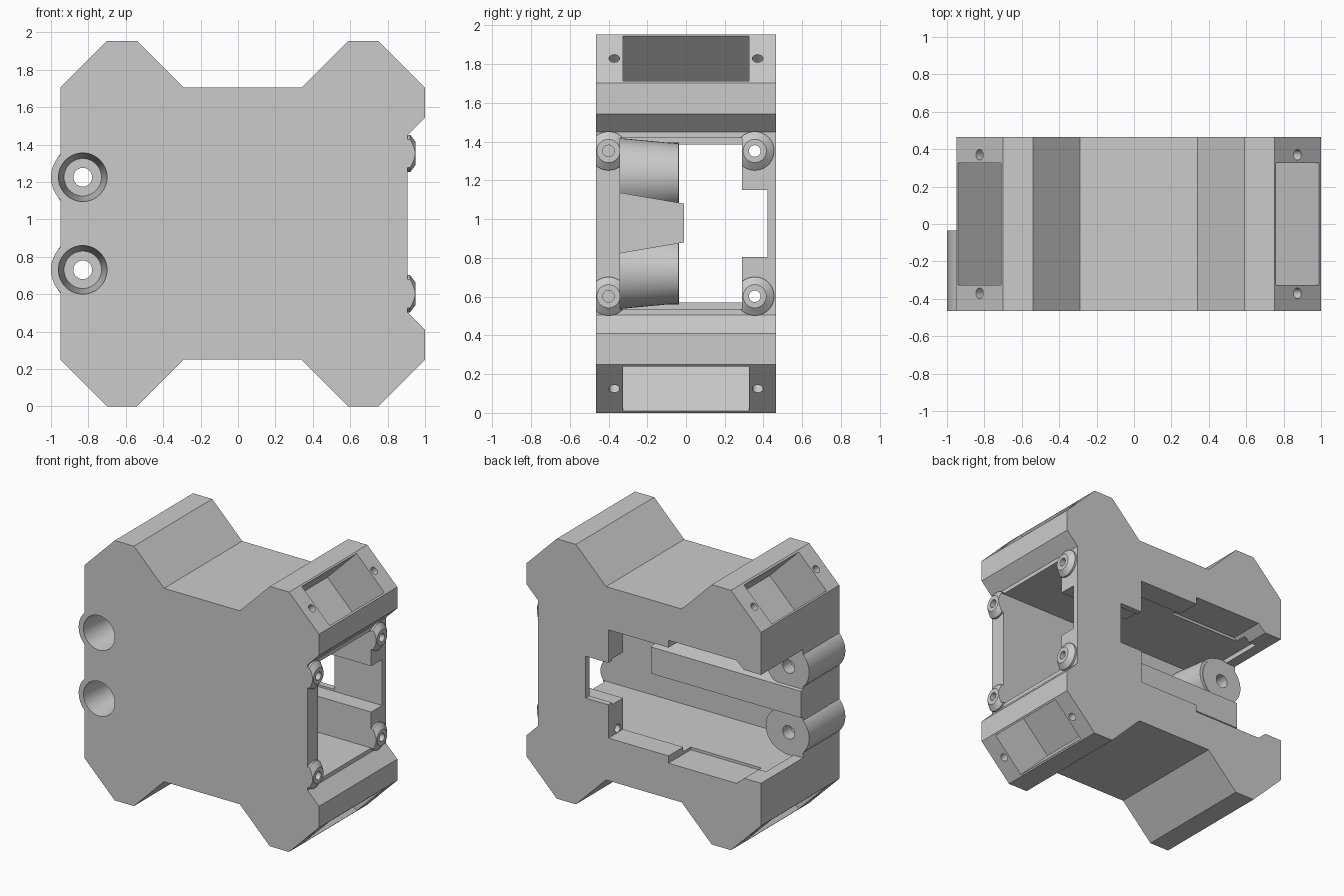
import bpy
import bmesh
from math import sqrt
from mathutils import Vector, Matrix

if "Cube" in bpy.data.objects:
    bpy.data.objects.remove(bpy.data.objects["Cube"], do_unlink=True)

grey = bpy.data.materials.new("plain grey")
grey.use_nodes = True
colour = (0.6, 0.6, 0.6, 1)
grey.diffuse_color = colour
grey.node_tree.nodes["Principled BSDF"].inputs["Base Color"].default_value = colour

MID = 0.977   # height of the mirror plane
HALF = 0.465  # half the body depth


def finish(bm, name):
    bmesh.ops.recalc_face_normals(bm, faces=bm.faces)
    mesh = bpy.data.meshes.new(name)
    bm.to_mesh(mesh)
    bm.free()
    mesh.materials.append(grey)
    obj = bpy.data.objects.new(name, mesh)
    bpy.context.collection.objects.link(obj)
    return obj


def prism(name, points, direction):
    """Extrude a closed outline of 3D points along a vector."""
    bm = bmesh.new()
    face = bm.faces.new([bm.verts.new(p) for p in points])
    ext = bmesh.ops.extrude_face_region(bm, geom=[face])["geom"]
    verts = [g for g in ext if isinstance(g, bmesh.types.BMVert)]
    bmesh.ops.translate(bm, vec=direction, verts=verts)
    return finish(bm, name)


def box(name, x, y, z):
    pts = [(x[0], y[0], z[0]), (x[1], y[0], z[0]), (x[1], y[0], z[1]), (x[0], y[0], z[1])]
    return prism(name, pts, (0, y[1] - y[0], 0))


def cone(name, start, end, r1, r2, sides=48):
    start, end = Vector(start), Vector(end)
    axis = end - start
    bm = bmesh.new()
    matrix = Matrix.Translation((start + end) / 2) @ axis.to_track_quat("Z", "Y").to_matrix().to_4x4()
    bmesh.ops.create_cone(bm, cap_ends=True, segments=sides, radius1=r1,
                          radius2=r2, depth=axis.length, matrix=matrix)
    return finish(bm, name)


def combine(target, tool, operation):
    mod = target.modifiers.new("combine", "BOOLEAN")
    mod.operation, mod.solver, mod.object = operation, "EXACT", tool
    bpy.context.view_layer.objects.active = target
    bpy.ops.object.modifier_apply(modifier=mod.name)
    bpy.data.objects.remove(tool, do_unlink=True)


def cut(tool):
    combine(body, tool, "DIFFERENCE")


def add(tool):
    combine(body, tool, "UNION")


def mirrored(lower):
    """Close an outline by repeating it upside down about the mid height."""
    return lower + [(x, 2 * MID - z) for x, z in reversed(lower)]


# Housing with four angled corner lobes
outline = mirrored([(-0.95, 0.25), (-0.70, 0), (-0.54, 0), (-0.29, 0.25), (0.34, 0.25),
                    (0.59, 0), (0.75, 0), (1, 0.25), (1, 0.41), (0.905, 0.505)])
body = prism("housing", [(x, -HALF, z) for x, z in outline], (0, 2 * HALF, 0))

# Domed screw bosses beside the window
screws = [(y, MID + s * 0.375) for y in (-0.4, 0.355) for s in (-1, 1)]
for y, z in screws:
    add(cone("boss", (0.85, y, z), (0.92, y, z), 0.1, 0.1))
    add(cone("boss_tip", (0.92, y, z), (0.95, y, z), 0.1, 0.06))
cut(box("trim", (0.5, 1.5), (-1, -HALF), (0.3, 1.7)))

# Main cavity, window notch, side opening
cut(box("cavity", (-0.87, 1.2), (-0.34, 0.29), (0.535, 1.42)))
cut(box("notch", (0.2, 1.2), (0.2, 0.42), (0.805, 1.15)))
cut(box("rear_notch", (0.2, 0.51), (0.2, 0.6), (0.82, 1.135)))
cut(box("side_opening", (-1.2, -0.8), (-0.035, 0.6), (0.57, 1.385)))

# Stepped opening in the back
rear = mirrored([(-1.2, 0.57), (-0.81, 0.57), (-0.745, 0.515), (-0.18, 0.515),
                 (-0.18, 0.57), (0.32, 0.57)])
cut(prism("rear_opening", [(x, 0.2, z) for x, z in rear], (0, 0.4, 0)))

# Screw holes
for y, z in screws:
    depth = 0.2 if y > 0 else 0.8
    cut(cone("screw_hole", (depth, y, z), (1.1, y, z), 0.03, 0.03, 24))

# Tapered beam between the mounting tubes
beam = [(-0.95, -0.36, 0.82), (-0.95, -0.01, 0.88), (-0.95, -0.01, 1.08), (-0.95, -0.36, 1.14)]
add(prism("beam", beam, (1.25, 0, 0)))

# Mounting tubes with deep counterbores
for z in (0.73, 1.225):
    add(cone("tube", (-0.83, -HALF, z), (-0.83, -0.035, z), 0.17, 0.17))
    add(cone("tube_flare", (-0.8, -0.36, z), (-0.8, -0.04, z), 0.195, 0.165))
    cut(cone("counterbore", (-0.83, -HALF - 0.001, z), (-0.83, -0.13, z), 0.13, 0.1))
    cut(cone("through_hole", (-0.83, -0.3, z), (-0.83, 0.1, z), 0.05, 0.05))

# Rectangular pockets and pin holes in the four slanted corners
for centre_x, sx in ((0.872, 1), (-0.825, -1)):
    for sz in (-1, 1):
        centre = Vector((centre_x, 0, MID + sz * 0.85))
        out = Vector((sx, 0, sz)) / sqrt(2)
        along = Vector((sx, 0, -sz)) / sqrt(2) * 0.163
        side = Vector((0, 0.325, 0))
        base = centre - out * 0.34
        pts = [base + along + side, base + along - side, base - along - side, base - along + side]
        cut(prism("pocket", pts, out * 0.5))
        for y in (-0.37, 0.37):
            pin = centre + Vector((0, y, 0))
            cut(cone("pin_hole", pin - out * 0.12, pin + out * 0.1, 0.028, 0.028, 24))

# Smooth round parts, keep edges sharp
bpy.ops.object.select_all(action="DESELECT")
body.select_set(True)
bpy.context.view_layer.objects.active = body
bpy.ops.object.shade_smooth_by_angle(angle=0.5)
